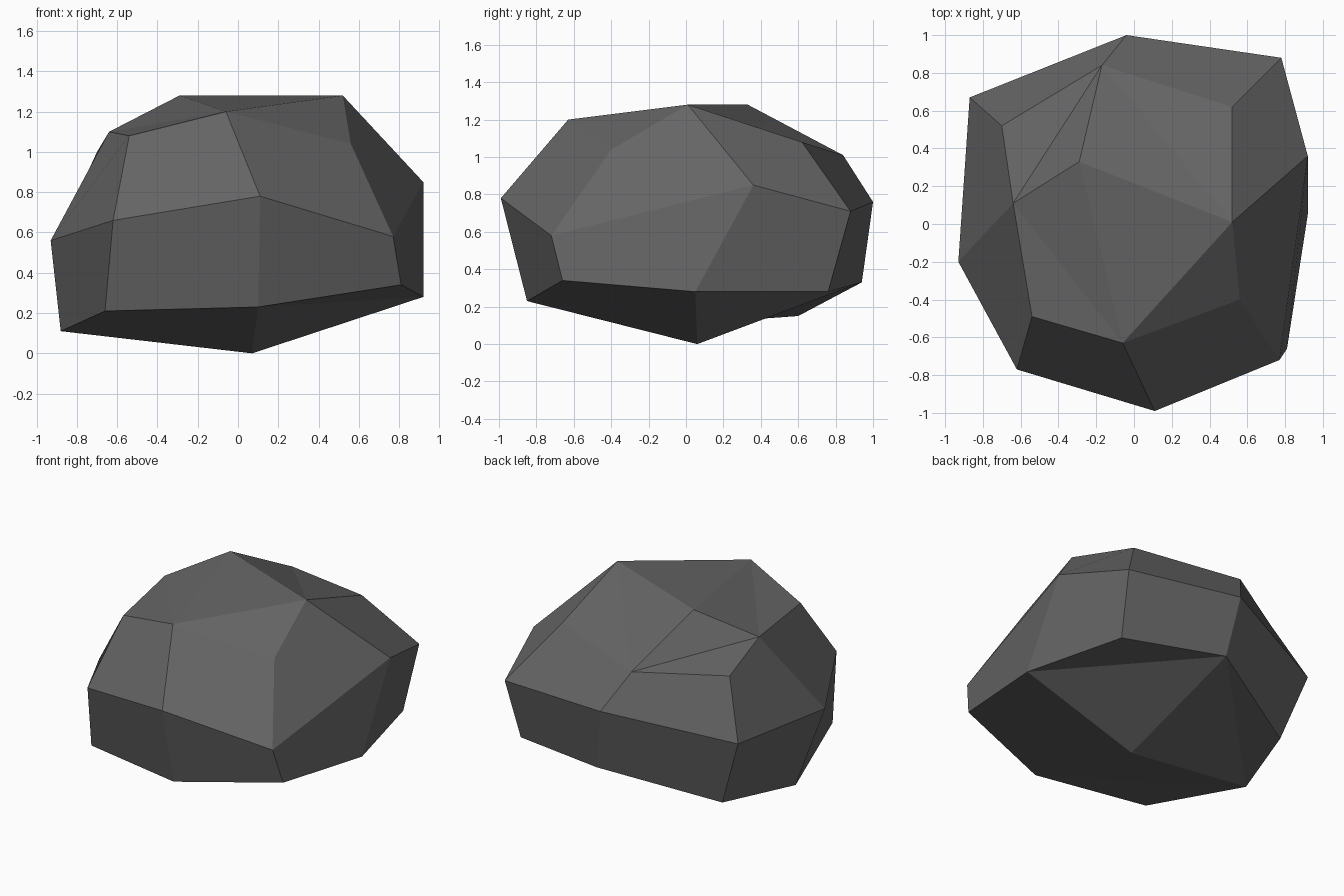
import bpy
import bmesh

# Remove the default cube if the scene has one
default_cube = bpy.data.objects.get("Cube")
if default_cube:
    bpy.data.objects.remove(default_cube, do_unlink=True)


def make_material(name, colour):
    material = bpy.data.materials.new(name)
    material.use_nodes = True
    material.diffuse_color = colour
    shader = next(n for n in material.node_tree.nodes if n.type == "BSDF_PRINCIPLED")
    shader.inputs["Base Color"].default_value = colour
    shader.inputs["Roughness"].default_value = 0.9
    return material


# Three uneven rings, each running from the front around through +x, back and -x.
# Even entries are edge middles, odd entries are corners.
lower_ring = [(.10, -.85, .23), (.81, -.66, .34), (.92, .05, .28), (.74, .76, .28),
              (.03, .94, .33), (-.70, .60, .15), (-.88, .05, .11), (-.66, -.67, .21)]
middle_ring = [(.11, -.99, .78), (.77, -.72, .58), (.92, .36, .85), (.78, .88, .71),
               (-.04, 1, .76), (-.87, .67, .63), (-.93, -.20, .56), (-.62, -.77, .66)]
upper_ring = [(-.06, -.63, 1.2), (.56, -.40, 1.04), (.52, .01, 1.28), (.52, .62, 1.08),
              (-.17, .84, 1.01), (-.70, .52, 1), (-.64, .11, 1.1), (-.54, -.49, 1.08)]
bottom_point = (.07, .06, 0)
top_point = (-.29, .33, 1.28)


def bridge(bm, below, above):
    """Join two rings with a band of quads."""
    count = len(below)
    for i in range(count):
        j = (i + 1) % count
        bm.faces.new((below[i], below[j], above[j], above[i]))


def cap(bm, ring, centre):
    """Close a ring: each quarter is an inner and a corner triangle."""
    count = len(ring)
    for i in range(0, count, 2):
        start, corner, end = ring[i], ring[i + 1], ring[(i + 2) % count]
        bm.faces.new((start, end, centre))
        bm.faces.new((start, corner, end))


# Boulder: bands of facets between the rings, closed above and below
bm = bmesh.new()
rings = [[bm.verts.new(point) for point in ring]
         for ring in (lower_ring, middle_ring, upper_ring)]
for below, above in zip(rings, rings[1:]):
    bridge(bm, below, above)
cap(bm, rings[0], bm.verts.new(bottom_point))
cap(bm, rings[-1], bm.verts.new(top_point))
bmesh.ops.recalc_face_normals(bm, faces=bm.faces)

mesh = bpy.data.meshes.new("boulder")
bm.to_mesh(mesh)
bm.free()
mesh.materials.append(make_material("dark grey stone", (.13, .13, .13, 1)))
boulder = bpy.data.objects.new("boulder", mesh)
bpy.context.collection.objects.link(boulder)
